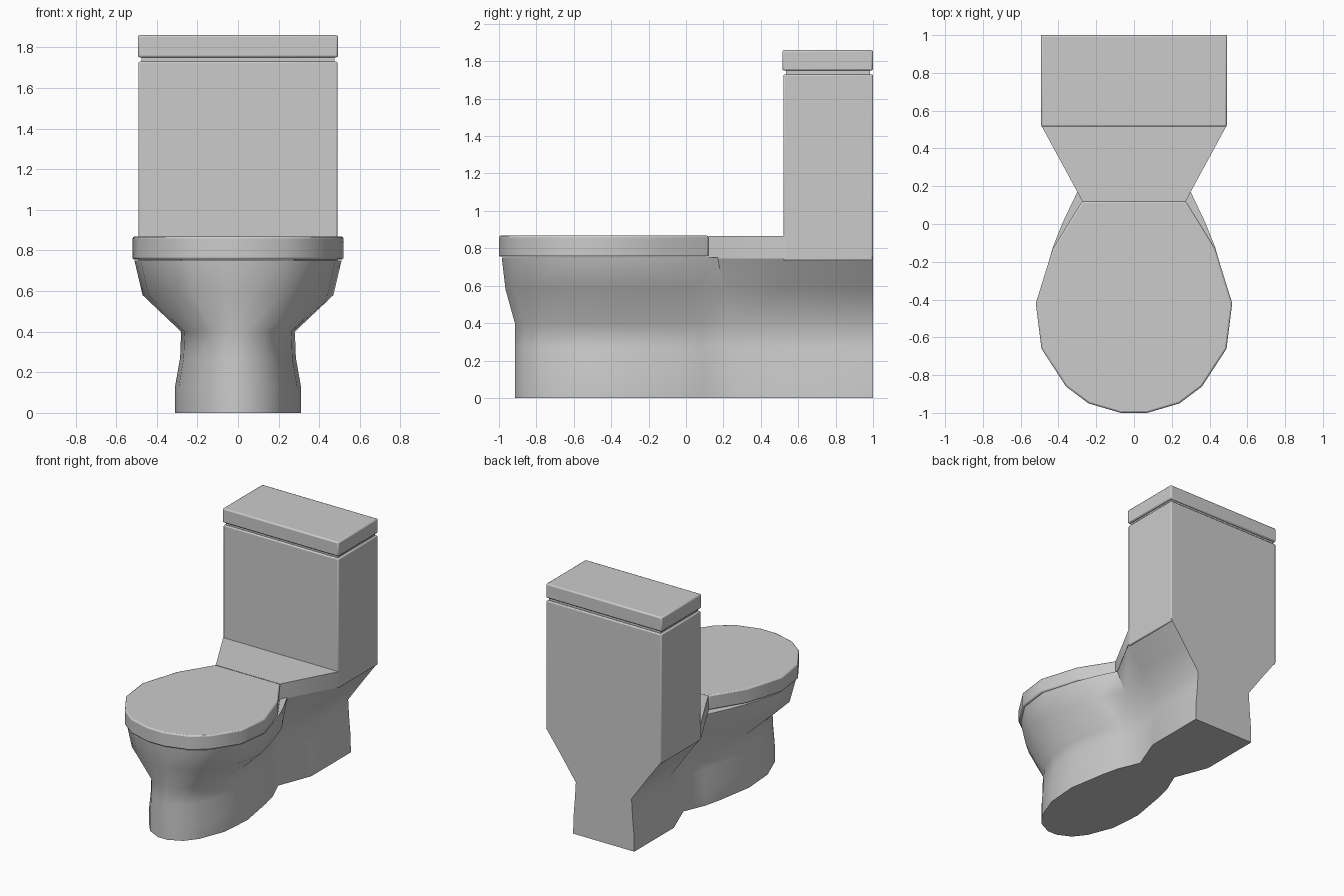
import bpy
import math

if "Cube" in bpy.data.objects:
    bpy.data.objects.remove(bpy.data.objects["Cube"])


def finish(name, verts, faces, bevel=0.0, angle=35):
    mesh = bpy.data.meshes.new(name)
    mesh.from_pydata(verts, [], faces)
    obj = bpy.data.objects.new(name, mesh)
    bpy.context.collection.objects.link(obj)
    if bevel:
        mod = obj.modifiers.new("bevel", 'BEVEL')
        mod.width = bevel
        mod.segments = 2
        mod.limit_method = 'ANGLE'
        mod.angle_limit = math.radians(50)
    bpy.ops.object.select_all(action='DESELECT')
    obj.select_set(True)
    bpy.context.view_layer.objects.active = obj
    bpy.ops.object.shade_smooth_by_angle(angle=math.radians(angle))
    return obj


def loft(name, rows, bevel=0.0, angle=35):
    """rows: list of (z, half outline from front to back); mirrored in x."""
    rings = []
    for z, half in rows:
        ring = [(x, y, z) for x, y in half]
        ring += [(-x, y, z) for x, y in reversed(half)]
        rings.append(ring)
    n = len(rings[0])
    verts = [v for r in rings for v in r]
    faces = [tuple(range(n - 1, -1, -1)),
             tuple(range((len(rings) - 1) * n, len(rings) * n))]
    for r in range(len(rings) - 1):
        for i in range(n):
            j = (i + 1) % n
            faces.append((r * n + i, r * n + j, (r + 1) * n + j, (r + 1) * n + i))
    return finish(name, verts, faces, bevel, angle)


def prism(name, half, z0, z1, bevel=0.0):
    return loft(name, [(z0, half), (z1, half)], bevel)


def box(name, w, y0, y1, z0, z1, bevel=0.0):
    return prism(name, [(w, y0), (w, y1)], z0, z1, bevel)


# Pedestal and bowl: oval front, pinched waist, square rear
OVAL = [(0.13, 0.0), (0.46, 0.043), (0.69, 0.12), (0.94, 0.29),
        (1.0, 0.5), (0.84, 0.75), (0.74, 0.86)]


def section(front, bowl, waist, waist_y, rear):
    half = [(u * bowl, front + v * (waist_y - front)) for u, v in OVAL]
    return half + [(waist, waist_y), (rear, 0.52), (rear, 1.0)]


loft("pedestal_bowl", [
    (0.00, section(-0.915, 0.31, 0.16, 0.26, 0.26)),
    (0.13, section(-0.915, 0.31, 0.16, 0.26, 0.257)),
    (0.27, section(-0.915, 0.285, 0.155, 0.25, 0.245)),
    (0.40, section(-0.915, 0.28, 0.16, 0.24, 0.237)),
    (0.58, section(-0.965, 0.47, 0.25, 0.20, 0.365)),
    (0.75, section(-0.985, 0.51, 0.30, 0.17, 0.49)),
], angle=50)

# Deck joining bowl and tank
prism("deck", [(0.275, 0.12), (0.30, 0.17), (0.49, 0.52), (0.49, 0.54)], 0.745, 0.865)

# Closed seat lid
prism("seat_lid", [(0.07, -1.0), (0.24, -0.95), (0.36, -0.86), (0.49, -0.66),
                   (0.52, -0.42), (0.43, -0.13), (0.275, 0.12)], 0.755, 0.868, 0.01)

# Tank, recessed groove and tank lid
box("tank", 0.49, 0.52, 1.0, 0.735, 1.73, 0.008)
box("tank_groove", 0.475, 0.535, 0.985, 1.71, 1.77)
box("tank_lid", 0.493, 0.515, 1.0, 1.75, 1.86, 0.01)
